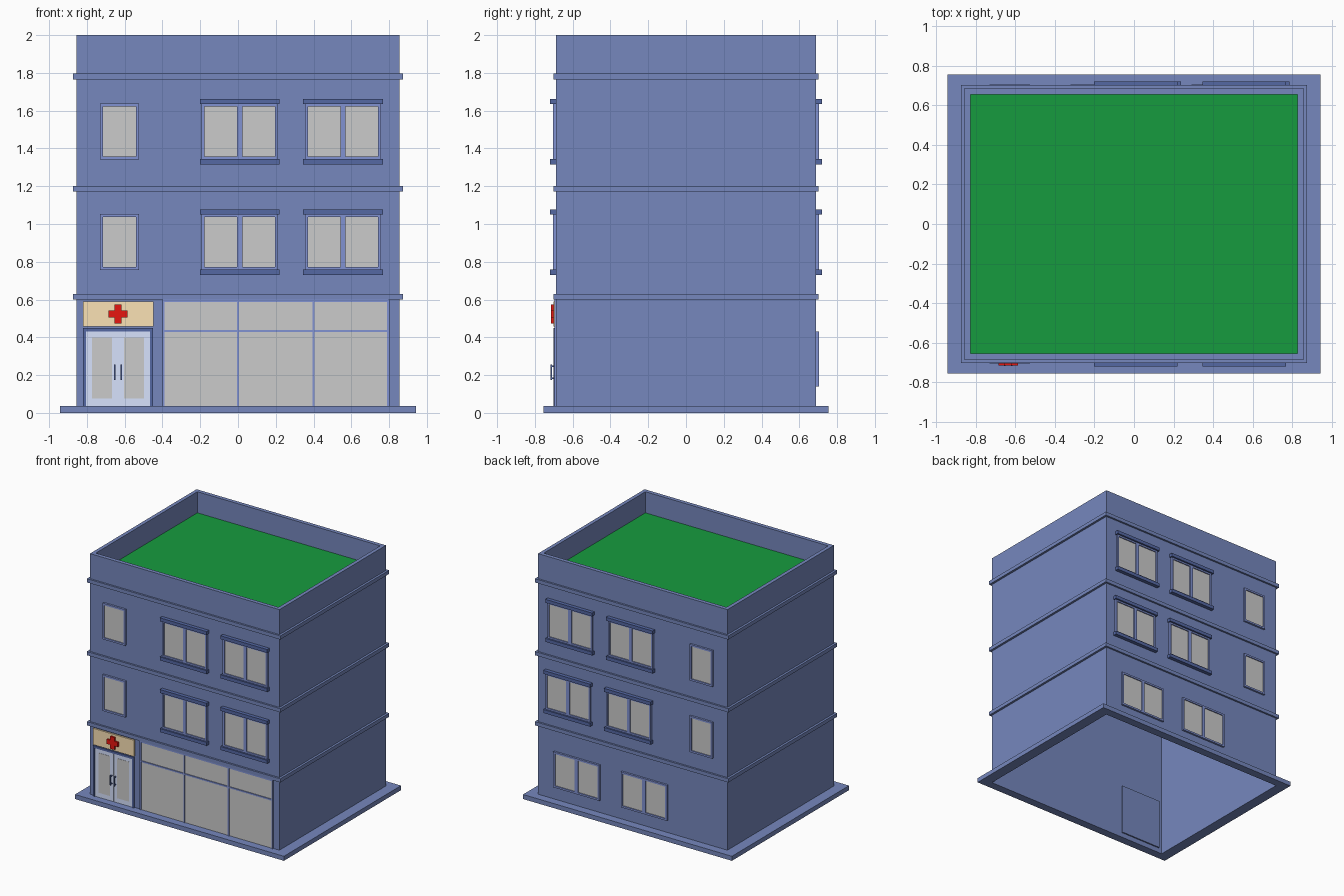
import bpy, bmesh

if "Cube" in bpy.data.objects:
    bpy.data.objects.remove(bpy.data.objects["Cube"])

def mat(name, r, g, b):
    m = bpy.data.materials.new(name)
    m.diffuse_color = (r, g, b, 1)
    m.use_nodes = True
    m.node_tree.nodes["Principled BSDF"].inputs["Base Color"].default_value = m.diffuse_color
    return m

WALL = mat("wall_blue", .18, .245, .513)
TRIM = mat("trim_blue", .09, .138, .37)
FRAME = mat("frame_blue", .22, .29, .65)
GREEN = mat("roof_green", .008, .33, .049)
DOOR = mat("door_pale", .68, .76, .99)
TAN = mat("sign_tan", .965, .76, .46)
RED = mat("cross_red", .8, .008, .005)

def finish(name, bm, m):
    bmesh.ops.recalc_face_normals(bm, faces=bm.faces)
    me = bpy.data.meshes.new(name)
    bm.to_mesh(me)
    bm.free()
    if m:
        me.materials.append(m)
    ob = bpy.data.objects.new(name, me)
    bpy.context.collection.objects.link(ob)
    return ob

def box(name, x0, x1, y0, y1, z0, z1, m=None):
    bm = bmesh.new()
    bmesh.ops.create_cube(bm, size=1)
    for v in bm.verts:
        v.co = ((x0 + x1) / 2 + v.co.x * (x1 - x0),
                (y0 + y1) / 2 + v.co.y * (y1 - y0),
                (z0 + z1) / 2 + v.co.z * (z1 - z0))
    return finish(name, bm, m)

def rings(name, profile, m, closed=False):
    """Bridge a stack of rectangles given as (half x, half y, z)."""
    bm = bmesh.new()
    loops = [[bm.verts.new((sx * x, sy * y, z)) for sx, sy in
              ((-1, -1), (1, -1), (1, 1), (-1, 1))] for x, y, z in profile]
    pairs = list(zip(loops, loops[1:])) + ([(loops[-1], loops[0])] if closed else [])
    for a, b in pairs:
        for i in range(4):
            j = (i + 1) % 4
            bm.faces.new((a[i], a[j], b[j], b[i]))
    return finish(name, bm, m)

WX, WY, ROOF = .855, .687, 1.828

def band(name, x, y, z0, z1):
    rings(name, [(x, y, z0), (x, y, z1), (WX, WY, z1), (WX, WY, z0)], WALL, True)

# Hollow shell with parapet, roof, plinth and storey bands
rings("walls", [(WX, WY, .03), (WX, WY, 2), (.825, .655, 2), (.825, .655, ROOF)], WALL)
box("roof", -.825, .825, -.655, .655, ROOF - .01, ROOF, GREEN)
band("plinth", .943, .755, 0, .037)
for i, (a, b) in enumerate([(.60, .63), (1.172, 1.202), (1.766, 1.796)]):
    band(f"storey_band_{i}", .873, .702, a, b)

def slab(name, s, x0, x1, d0, d1, z0, z1, m=None):
    """Box on the front (s=-1) or back (s=1) wall, d = distance from wall."""
    ys = sorted((s * (WY + d0), s * (WY + d1)))
    return box(name, x0, x1, ys[0], ys[1], z0, z1, m)

def window(s, x0, x1, z0, z1, panes, ledges):
    t, mid = .015, .028
    w = (x1 - x0 - 2 * t - mid * (panes - 1)) / panes
    # frame bars
    for x in (x0, x1 - t):
        slab("window_jamb", s, x, x + t, .002, .018, z0, z1, FRAME)
    for z in (z0, z1 - t):
        slab("window_rail", s, x0, x1, .002, .018, z, z + t, FRAME)
    if panes == 2:
        c = (x0 + x1) / 2
        slab("window_mullion", s, c - mid / 2, c + mid / 2, .002, .018, z0, z1, FRAME)
    # glass
    for i in range(panes):
        x = x0 + t + i * (w + mid)
        slab("window_glass", s, x, x + w, .002, .01, z0 + t, z1 - t)
    # lintel and sill
    if ledges:
        for z in (z1 - .002, z0 - .026):
            slab("window_ledge", s, x0 - .01, x1 + .01, .002, .032, z, z + .028, TRIM)

# Upper floor windows, front and back
for s in (-1, 1):
    for z in (.757, 1.342):
        dx = .018 if s == 1 and z < 1 else 0
        window(s, -.73, -.525, z, z + .295, 1, False)
        for x in (-.192, .355):
            window(s, x + dx, x + .402 + dx, z, z + .295, 2, True)
# Ground floor back windows
for x in (-.32, .29):
    window(1, x, x + .415, .14, .43, 2, False)

# Shopfront glazing and thin mullions
slab("shop_glass", -1, -.395, .795, .002, .004, .037, .595)
for x in (-.395, 0, .4, .795):
    slab("shop_mullion", -1, x - .006, x + .006, .002, .01, .037, .597, FRAME)
for z in (.433, .593):
    slab("shop_transom", -1, -.4, .8, .002, .01, z - .006, z + .006, FRAME)

# Entrance: frame, two leaves, glass, handles
for x in (-.82, -.465):
    slab("door_frame_side", -1, x, x + .015, .002, .014, .037, .45, TRIM)
slab("door_frame_top", -1, -.82, -.45, .002, .014, .432, .45, TRIM)
# inside face of the doorway
slab("door_lining", -1, -.82, -.45, -.015, -.004, .037, .45, WALL)
for c, hx in ((-.72, -.652), (-.55, -.618)):
    slab("door_leaf", -1, c - .0845, c + .0845, .002, .008, .037, .432, DOOR)
    slab("door_glass", -1, c - .053, c + .053, .002, .010, .075, .40)
    slab("door_handle", -1, hx - .004, hx + .004, .022, .03, .175, .255, TRIM)
    for z in (.18, .242):
        slab("handle_post", -1, hx - .004, hx + .004, .008, .026, z, z + .008, TRIM)

# Sign board with cross
slab("sign_board", -1, -.82, -.448, .002, .014, .457, .59, TAN)
cx, cz, r, w = -.635, .523, .05, .019
bm = bmesh.new()
pts = [(w, r), (w, w), (r, w), (r, -w), (w, -w), (w, -r), (-w, -r),
       (-w, -w), (-r, -w), (-r, w), (-w, w), (-w, r)]
f = bm.faces.new([bm.verts.new((cx + x, -WY - .014, cz + z)) for x, z in pts])
ex = bmesh.ops.extrude_face_region(bm, geom=[f])
bmesh.ops.translate(bm, vec=(0, -.014, 0),
                    verts=[v for v in ex["geom"] if isinstance(v, bmesh.types.BMVert)])
finish("sign_cross", bm, RED)
